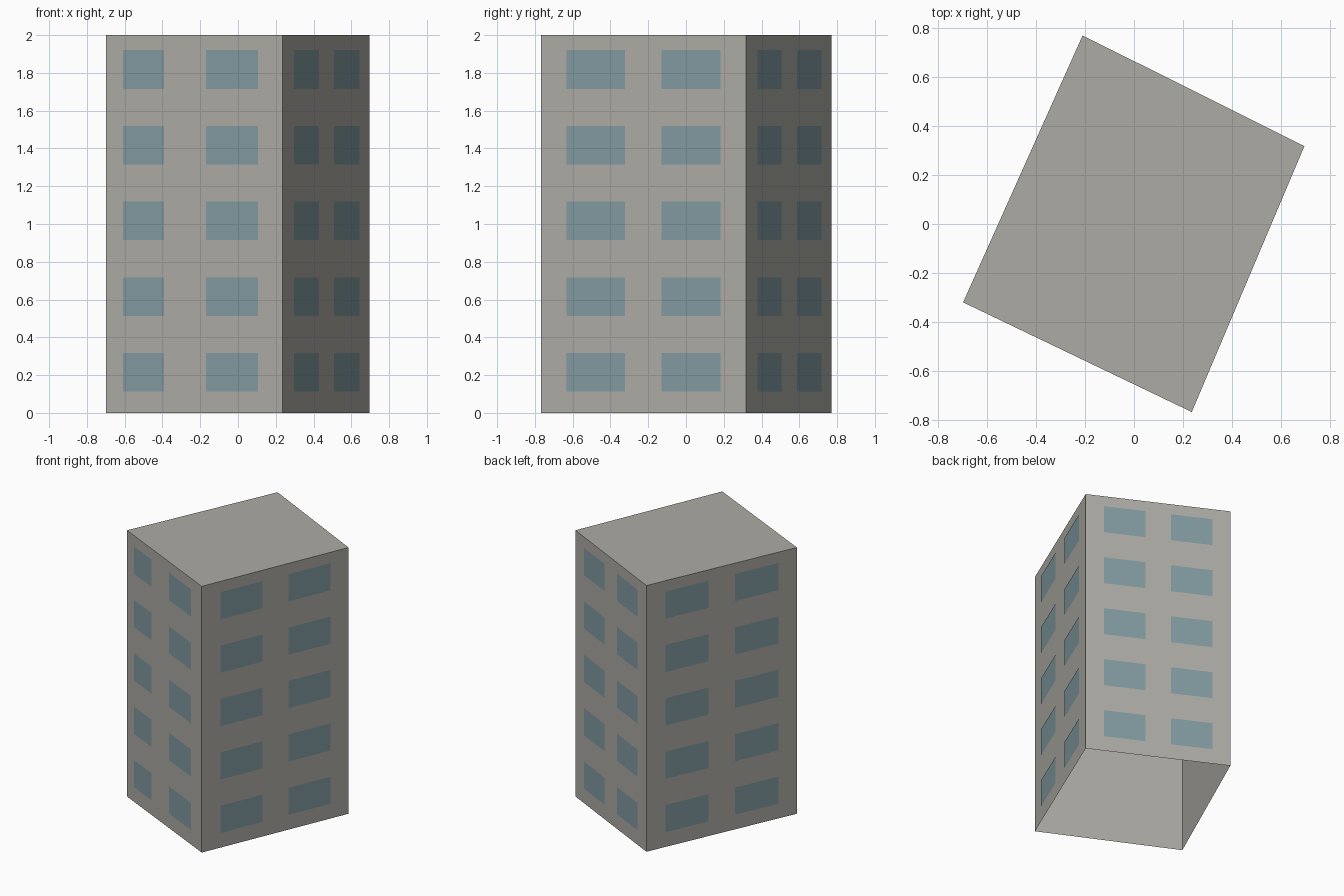
import bpy
from mathutils import Vector

cube = bpy.data.objects.get("Cube")
if cube:
    bpy.data.objects.remove(cube, do_unlink=True)


def material(name, rgb):
    m = bpy.data.materials.new(name)
    m.use_nodes = True
    colour = (*rgb, 1.0)
    m.diffuse_color = colour
    m.node_tree.nodes["Principled BSDF"].inputs["Base Color"].default_value = colour
    return m


def mesh_object(name, verts, faces, mat):
    me = bpy.data.meshes.new(name)
    me.from_pydata(verts, [], faces)
    me.materials.append(mat)
    ob = bpy.data.objects.new(name, me)
    bpy.context.collection.objects.link(ob)
    return ob


concrete = material("warm grey concrete", (0.42, 0.41, 0.375))
glass = material("blue grey glass", (0.22, 0.325, 0.355))

HEIGHT = 2.0
UP = Vector((0, 0, 1))
corners = [Vector(c) for c in ((-0.698, -0.32, 0), (0.236, -0.768, 0),
                               (0.696, 0.318, 0), (-0.21, 0.77, 0))]

# Building shell: four walls and a flat roof, open underneath
shell = corners + [c + UP * HEIGHT for c in corners]
walls = [(i, (i + 1) % 4, (i + 1) % 4 + 4, i + 4) for i in range(4)]
mesh_object("building_shell", shell, walls + [(4, 5, 6, 7)], concrete)

# Windows: thin panes, two per storey on each wall
FLOORS, PITCH, SILL, PANE = 5, 0.401, 0.112, 0.204
wide = ((0.126, 0.412), (0.588, 0.877))
shifted = ((0.097, 0.33), (0.567, 0.862))
sides = (("front", shifted), ("left", wide), ("back", wide), ("right", wide))

for i, (side, spans) in enumerate(sides):
    a, b = corners[i], corners[(i + 1) % 4]
    out = (b - a).cross(UP).normalized() * 0.003
    verts, faces = [], []
    for floor in range(FLOORS):
        low = SILL + floor * PITCH
        for t0, t1 in spans:
            n = len(verts)
            for t, z in ((t0, low), (t1, low), (t1, low + PANE), (t0, low + PANE)):
                verts.append(a.lerp(b, t) + out + UP * z)
            faces.append((n, n + 1, n + 2, n + 3))
    mesh_object(side + "_windows", verts, faces, glass)
